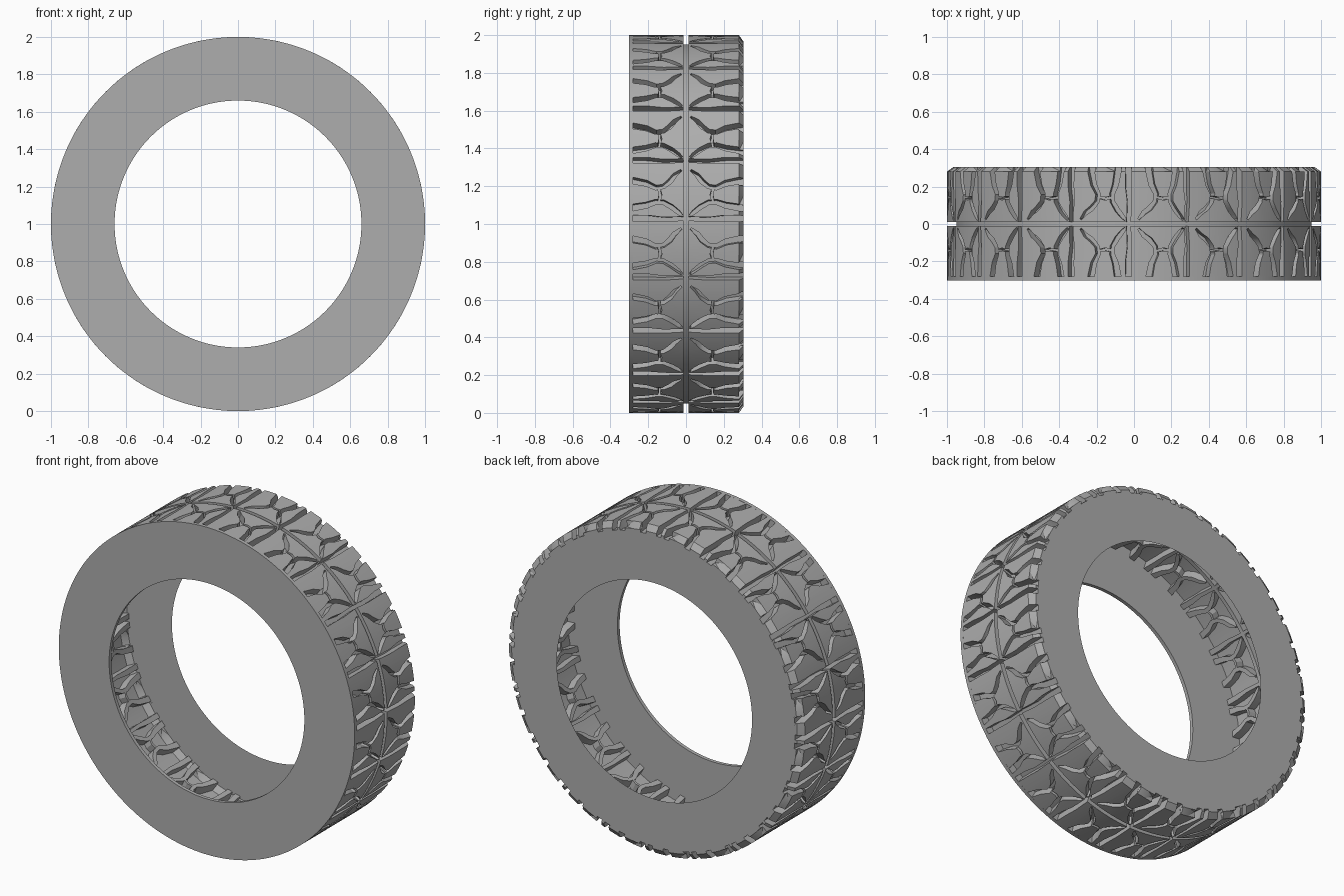
import bpy, bmesh, math
from mathutils import Vector
from mathutils.geometry import delaunay_2d_cdt

cube = bpy.data.objects.get("Cube")
if cube:
    bpy.data.objects.remove(cube)

REPEATS = 20
PITCH = 2 * math.pi / REPEATS          # arc length of one tread cell at radius 1
FRONT, SHOULDER, BACK = -0.28, 0.28, 0.305
FLOOR, HOLE = 0.95, 0.66

rubber = bpy.data.materials.new("grey rubber")
rubber.use_nodes = True
rubber.diffuse_color = (0.42, 0.42, 0.42, 1)
rubber.node_tree.nodes["Principled BSDF"].inputs["Base Color"].default_value = rubber.diffuse_color


def wrap(arc, y, radius):
    return Vector((radius * math.cos(arc), y, 1 + radius * math.sin(arc)))


def finish(bm, name):
    bmesh.ops.recalc_face_normals(bm, faces=bm.faces)
    mesh = bpy.data.meshes.new(name)
    bm.to_mesh(mesh)
    bm.free()
    mesh.materials.append(rubber)
    obj = bpy.data.objects.new(name, mesh)
    bpy.context.collection.objects.link(obj)
    bpy.ops.object.select_all(action='DESELECT')
    obj.select_set(True)
    bpy.context.view_layer.objects.active = obj
    bpy.ops.object.shade_smooth_by_angle(angle=math.radians(30))
    return obj


def lathe(name, profile, steps=160):
    """Revolve a (radius, y) profile about the wheel axis."""
    bm = bmesh.new()
    rings = [[bm.verts.new(wrap(2 * math.pi * i / steps, y, r)) for i in range(steps)]
             for r, y in profile]
    for a, b in zip(rings, rings[1:]):
        for i in range(steps):
            j = (i + 1) % steps
            bm.faces.new((a[i], a[j], b[j], b[i]))
    bmesh.ops.remove_doubles(bm, verts=bm.verts, dist=1e-5)
    return finish(bm, name)


def strip(path, side):
    """Outline of a groove of varying half width along an (arc, y, half width) path."""
    pts = [Vector((s, y * side)) for s, y, w in path]
    left, right = [], []
    for i, p in enumerate(pts):
        along = (pts[min(i + 1, len(pts) - 1)] - pts[max(i - 1, 0)]).normalized()
        across = Vector((-along.y, along.x)) * path[i][2]
        left.append(p + across)
        right.append(p - across)
    outline = left + right[::-1]
    area = sum(a.cross(b) for a, b in zip(outline, outline[1:] + outline[:1]))
    return outline if area > 0 else outline[::-1]


def box(s0, s1, y0, y1):
    return [Vector(p) for p in ((s0, y0), (s1, y0), (s1, y1), (s0, y1))]


# Groove paths of one half cell, mirrored to the other half
lower_groove = [(.082, .35, .019), (.088, .28, .018), (.100, .21, .016), (.118, .16, .013),
                (.116, .12, .012), (.090, .075, .013), (.062, .04, .011), (.046, .022, .006)]
upper_groove = [(.240, .35, .019), (.232, .28, .018), (.218, .21, .016), (.194, .16, .013),
                (.200, .12, .012), (.228, .085, .014), (.262, .06, .012), (.290, .025, .005)]
link_groove = [(.115, .145, .006), (.155, .135, .008), (.197, .145, .006)]
cross_groove = [(.030, 0, .010), (.024, .12, .012), (.030, .2, .016), (.030, .35, .017)]

polygons = [box(0, PITCH, FRONT, BACK), box(-.1, PITCH + .1, -.012, .012)]
for side in (1, -1):
    for path in (lower_groove, upper_groove, link_groove, cross_groove):
        polygons.append(strip(path, side))

# Lay out one flat cell, with extra lines so that it bends well
points, edges, faces = [], [], []
for poly in polygons:
    faces.append(list(range(len(points), len(points) + len(poly))))
    points += poly
lines = [((k * PITCH / 6, FRONT), (k * PITCH / 6, BACK)) for k in range(1, 6)]
lines.append(((0, SHOULDER), (PITCH, SHOULDER)))
for a, b in lines:
    edges.append((len(points), len(points) + 1))
    points += [Vector(a), Vector(b)]
verts, _, tris, _, _, owners = delaunay_2d_cdt(points, edges, faces, 0, 1e-5)

# Wrap the cell around the wheel, then raise the blocks above the groove floor
bm = bmesh.new()
blocks = []
for n in range(REPEATS):
    ring = [bm.verts.new(wrap(v.x + n * PITCH, v.y, FLOOR)) for v in verts]
    for tri, owner in zip(tris, owners):
        if 0 in owner:
            face = bm.faces.new([ring[i] for i in tri])
            face.material_index = 0 if len(owner) > 1 else 1
bmesh.ops.delete(bm, geom=[v for v in bm.verts if not v.link_faces], context='VERTS')
bmesh.ops.remove_doubles(bm, verts=bm.verts, dist=1e-4)
blocks = [f for f in bm.faces if f.material_index == 1]
raised = bmesh.ops.extrude_face_region(bm, geom=blocks)["geom"]
old = [f for f in blocks if f.is_valid]
if old:
    bmesh.ops.delete(bm, geom=old, context='FACES')
for v in raised:
    if isinstance(v, bmesh.types.BMVert):
        top = 0.965 if v.co.y > SHOULDER + .001 else 1.0
        v.co.x *= top / FLOOR
        v.co.z = 1 + (v.co.z - 1) * top / FLOOR
for f in bm.faces:
    f.material_index = 0
finish(bm, "tread")

# Front sidewall is a thin plate, back sidewall a plain skin
lathe("front_sidewall", [(HOLE, -.302), (1, -.302), (1, FRONT), (HOLE, FRONT), (HOLE, -.302)])
lathe("back_sidewall", [(HOLE, BACK), (FLOOR, BACK)])
